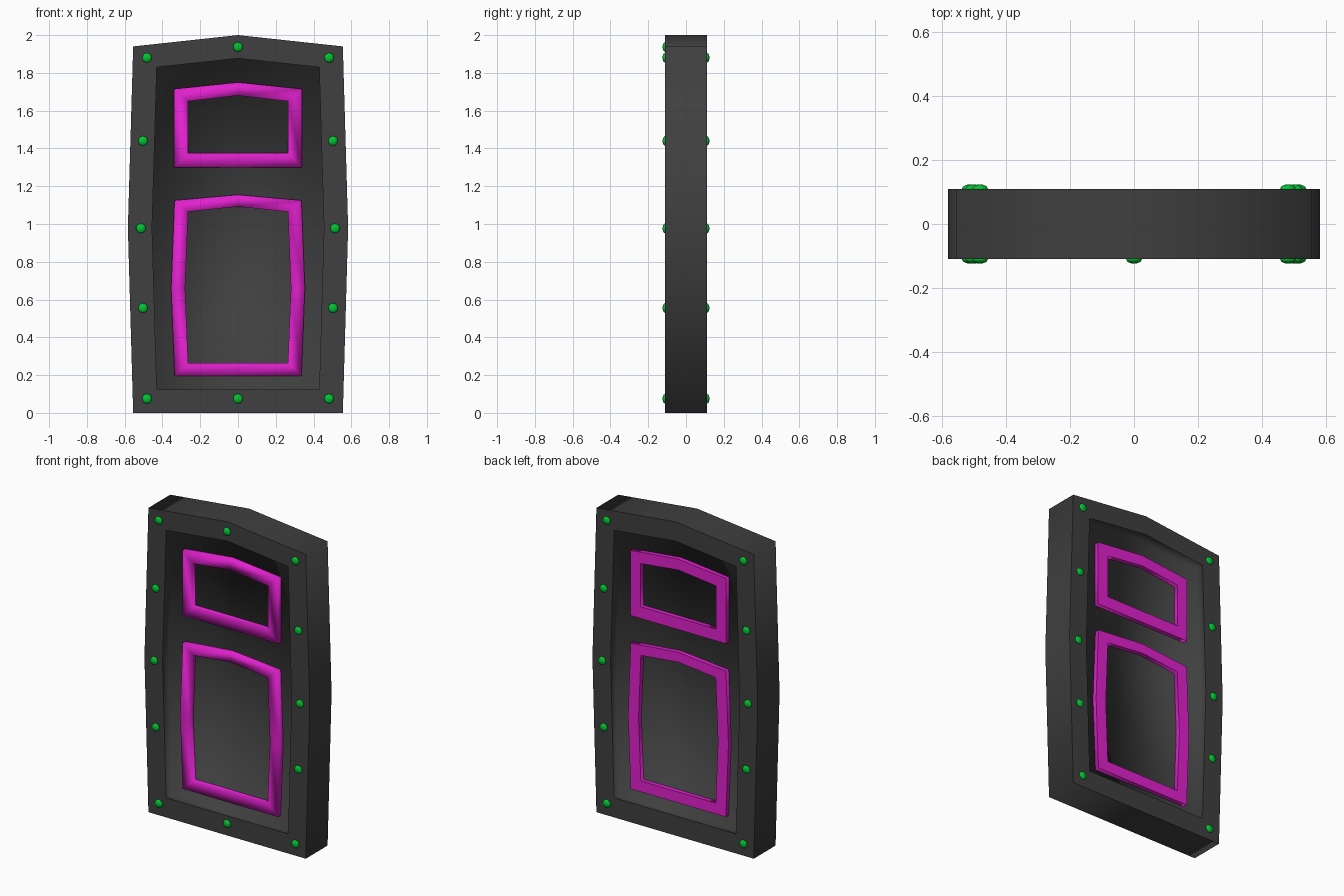
import bpy, bmesh
from math import pi

cube = bpy.data.objects.get("Cube")
if cube:
    bpy.data.objects.remove(cube, do_unlink=True)


def material(name, rgb, rough=0.6):
    m = bpy.data.materials.new(name)
    m.use_nodes = True
    m.diffuse_color = (*rgb, 1)
    shader = m.node_tree.nodes["Principled BSDF"]
    shader.inputs["Base Color"].default_value = (*rgb, 1)
    shader.inputs["Roughness"].default_value = rough
    return m


charcoal = material("charcoal", (0.05, 0.05, 0.05))
magenta = material("magenta", (0.76, 0.015, 0.62))
green = material("green", (0.0, 0.55, 0.03))


def outline(bottom, mid_z, top, peak, side, mid_side=None):
    """Symmetric arched outline, anticlockwise from the lower left."""
    right = [(side, bottom)]
    if mid_side:
        right.append((mid_side, mid_z))
    right.append((side, top))
    return [(-side, bottom)] + right + [(0, peak)] + [(-x, z) for x, z in right[:0:-1]]


def loop(bm, pts, y):
    return [bm.verts.new((x, y, z)) for x, z in pts]


def bridge(bm, a, b):
    n = len(a)
    for i in range(n):
        j = (i + 1) % n
        bm.faces.new((a[i], a[j], b[j], b[i]))


def crease(bm, *loops):
    """Keep the edges along these loops sharp."""
    for vs in loops:
        for i, v in enumerate(vs):
            bm.edges.get((v, vs[i - 1])).smooth = False


def finish(bm, name, mat):
    bmesh.ops.recalc_face_normals(bm, faces=bm.faces)
    for f in bm.faces:
        f.smooth = True
    mesh = bpy.data.meshes.new(name)
    bm.to_mesh(mesh)
    bm.free()
    mesh.materials.append(mat)
    ob = bpy.data.objects.new(name, mesh)
    bpy.context.collection.objects.link(ob)
    return ob


# Door slab with a recessed panel on both sides
HALF, FLOOR, TRIM = 0.11, 0.05, 0.078
rim = outline(0, 0.98, 1.94, 2.0, 0.555, 0.583)
recess = outline(0.125, 0.98, 1.83, 1.877, 0.43, 0.455)
bm = bmesh.new()
edges = []
for s in (-1, 1):
    outer = loop(bm, rim, s * HALF)
    inner = loop(bm, recess, s * HALF)
    floor = loop(bm, recess, s * FLOOR)
    bridge(bm, outer, inner)
    bridge(bm, inner, floor)
    bl, br, mr, tr, tc, tl, ml = floor
    bm.faces.new((bl, br, mr, ml))
    bm.faces.new((ml, mr, tr, tc, tl))
    crease(bm, outer, inner)
    edges.append(outer)
bridge(bm, *edges)
finish(bm, "door_slab", charcoal)


# Raised trims around the upper and lower panels
def trim(name, outer, inner, s):
    bm = bmesh.new()
    loops = [loop(bm, outer, s * FLOOR), loop(bm, outer, s * TRIM),
             loop(bm, inner, s * TRIM), loop(bm, inner, s * FLOOR)]
    for i in range(4):
        bridge(bm, loops[i - 1], loops[i])
    crease(bm, loops[0], loops[3])
    if s > 0:  # the back trims are crisp
        crease(bm, loops[1], loops[2])
    finish(bm, name, magenta)


upper = (outline(1.30, 0, 1.715, 1.75, 0.338), outline(1.375, 0, 1.65, 1.68, 0.265))
lower = (outline(0.195, 0.66, 1.125, 1.155, 0.336, 0.354),
         outline(0.265, 0.66, 1.065, 1.092, 0.264, 0.28))
for s, face in ((-1, "front"), (1, "back")):
    trim(face + "_upper_trim", *upper, s)
    trim(face + "_lower_trim", *lower, s)


# Rivets around the frame
def rivet(name, x, y, z):
    bpy.ops.mesh.primitive_uv_sphere_add(segments=10, ring_count=6, radius=0.026,
                                         location=(x, y, z), rotation=(pi / 2, 0, 0))
    ob = bpy.context.object
    ob.name = name
    ob.scale.z = 0.55
    ob.data.materials.append(green)
    bpy.ops.object.shade_smooth()


side_rivets = [(0.482, 0.075), (0.503, 0.555), (0.514, 0.977), (0.503, 1.44), (0.482, 1.88)]
for s, face in ((-1, "front"), (1, "back")):
    for x, z in side_rivets:
        rivet(face + "_left_rivet", x, s * HALF, z)
        rivet(face + "_right_rivet", -x, s * HALF, z)
for z in (0.075, 1.937):
    rivet("front_middle_rivet", 0, -HALF, z)
